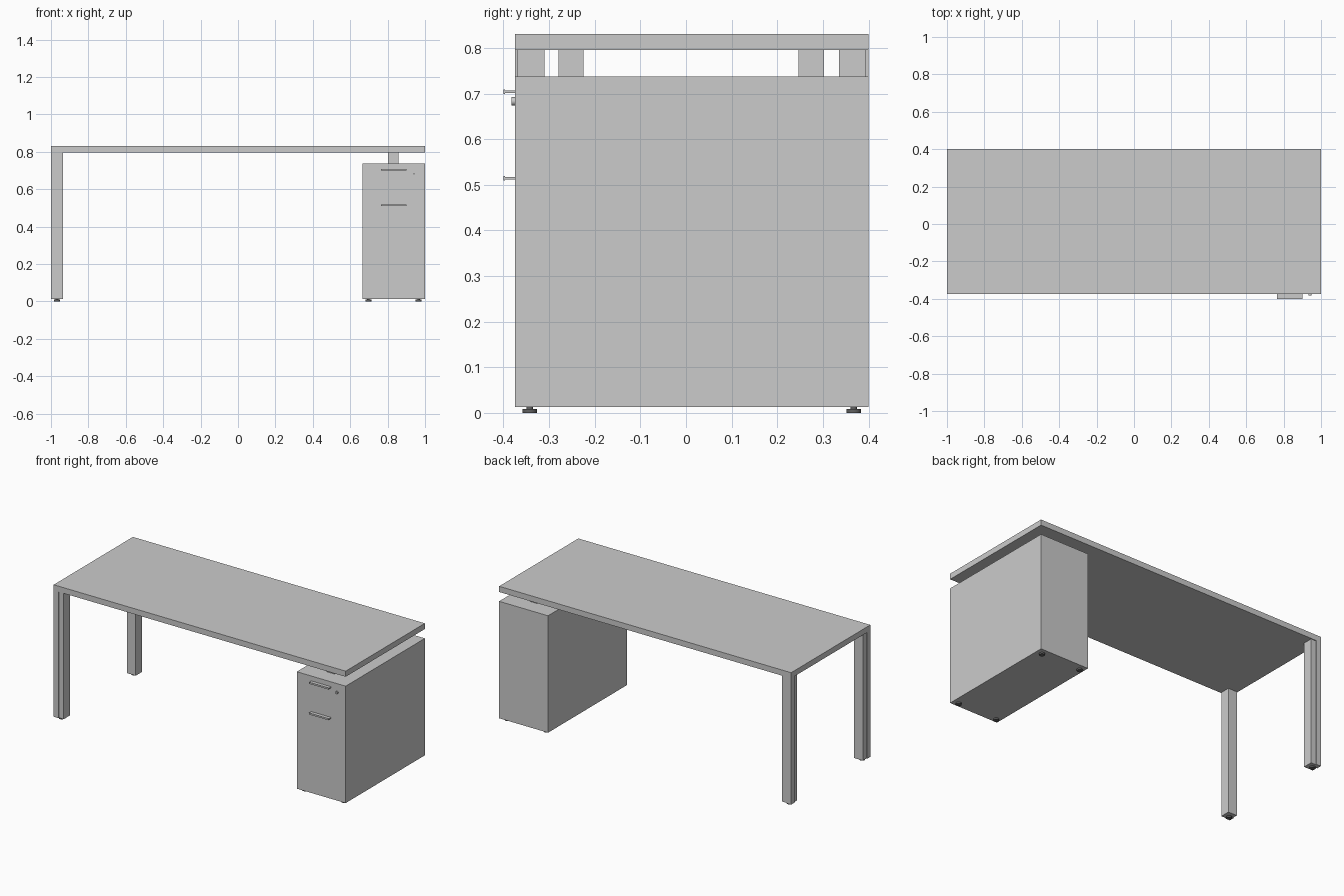
import bpy, bmesh
from math import pi
from mathutils import Matrix

if "Cube" in bpy.data.objects:
    bpy.data.objects.remove(bpy.data.objects["Cube"])

dark = bpy.data.materials.new("dark_plastic")
dark.diffuse_color = (0.12, 0.12, 0.12, 1)
dark.use_nodes = True
dark.node_tree.nodes["Principled BSDF"].inputs["Base Color"].default_value = dark.diffuse_color


def finish(name, bm, mat=None):
    bmesh.ops.recalc_face_normals(bm, faces=bm.faces[:])
    me = bpy.data.meshes.new(name)
    bm.to_mesh(me)
    bm.free()
    ob = bpy.data.objects.new(name, me)
    bpy.context.collection.objects.link(ob)
    if mat:
        me.materials.append(mat)
    return ob


def box(name, x0, x1, y0, y1, z0, z1, mat=None):
    bm = bmesh.new()
    bmesh.ops.create_cube(bm, size=1)
    for v in bm.verts:
        v.co = ((x0, x1)[v.co.x > 0], (y0, y1)[v.co.y > 0], (z0, z1)[v.co.z > 0])
    return finish(name, bm, mat)


def prism(name, pts, vec, mat=None):
    """Extrude a closed outline along a vector."""
    bm = bmesh.new()
    face = bm.faces.new([bm.verts.new(p) for p in pts])
    ext = bmesh.ops.extrude_face_region(bm, geom=[face])["geom"]
    bmesh.ops.translate(bm, vec=vec, verts=[g for g in ext if isinstance(g, bmesh.types.BMVert)])
    return finish(name, bm, mat)


def smooth(ob):
    bpy.ops.object.select_all(action='DESELECT')
    ob.select_set(True)
    bpy.context.view_layer.objects.active = ob
    bpy.ops.object.shade_smooth_by_angle()


def disc(bm, r, depth, matrix):
    bmesh.ops.create_cone(bm, cap_ends=True, segments=24, radius1=r, radius2=r,
                          depth=depth, matrix=matrix)


def foot(name, x, y):
    bm = bmesh.new()
    disc(bm, 0.016, 0.009, Matrix.Translation((x, y, 0.0045)))
    disc(bm, 0.007, 0.007, Matrix.Translation((x, y, 0.0115)))
    smooth(finish(name, bm, dark))


# Tabletop
box("tabletop", -1, 1, -0.375, 0.4, 0.795, 0.83)

# Legs: square section with a raised outer corner
W, S, D = 0.065, 0.032, 0.005
section = [(0, 0), (S, 0), (S, D), (W, D), (W, W), (D, W), (D, S), (0, S)]
for side, y, s in (("front", -0.375, 1), ("back", 0.4, -1)):
    prism(side + "_leg", [(-1 + a, y + s * b, 0.013) for a, b in section], (0, 0, 0.782))
    foot(side + "_leg_foot", -0.9675, y + s * W / 2)
    for label, x in (("inner", 0.697), ("outer", 0.966)):
        foot(f"{side}_{label}_pedestal_foot", x, y + s * W / 2)

# Pedestal: C-shaped side profile that receives the front panel
X0, X1, YF, YP = 0.665, 1.0, -0.375, -0.358
profile = [(YF, 0.013), (0.4, 0.013), (0.4, 0.737), (YF, 0.737),
           (YF, 0.715), (YP, 0.715), (YP, 0.034), (YF, 0.034)]
prism("pedestal_body", [(X0, y, z) for y, z in profile], (X1 - X0, 0, 0))
box("pedestal_front", X0, X1, YF, YP, 0.034, 0.715)

# Spacer blocks carrying the top
box("front_spacer", 0.802, 0.857, -0.279, -0.225, 0.737, 0.795)
box("back_spacer", 0.802, 0.857, 0.247, 0.302, 0.737, 0.795)

# Pull handles: thin plate with a front lip
for name, z in (("upper_handle", 0.704), ("lower_handle", 0.514)):
    h = [(YF, z - 0.003), (YF, z + 0.003), (-0.397, z + 0.003), (-0.397, z + 0.005),
         (-0.4, z + 0.005), (-0.4, z - 0.005), (-0.397, z - 0.005), (-0.397, z - 0.003)]
    prism(name, [(0.765, y, zz) for y, zz in h], (0.136, 0, 0))

# Lock
bm = bmesh.new()
disc(bm, 0.009, 0.008, Matrix.Translation((0.941, -0.378, 0.683)) @ Matrix.Rotation(pi / 2, 4, 'X'))
smooth(finish("lock", bm))
box("lock_keyhole", 0.9395, 0.9425, -0.3825, -0.381, 0.678, 0.688, dark)
